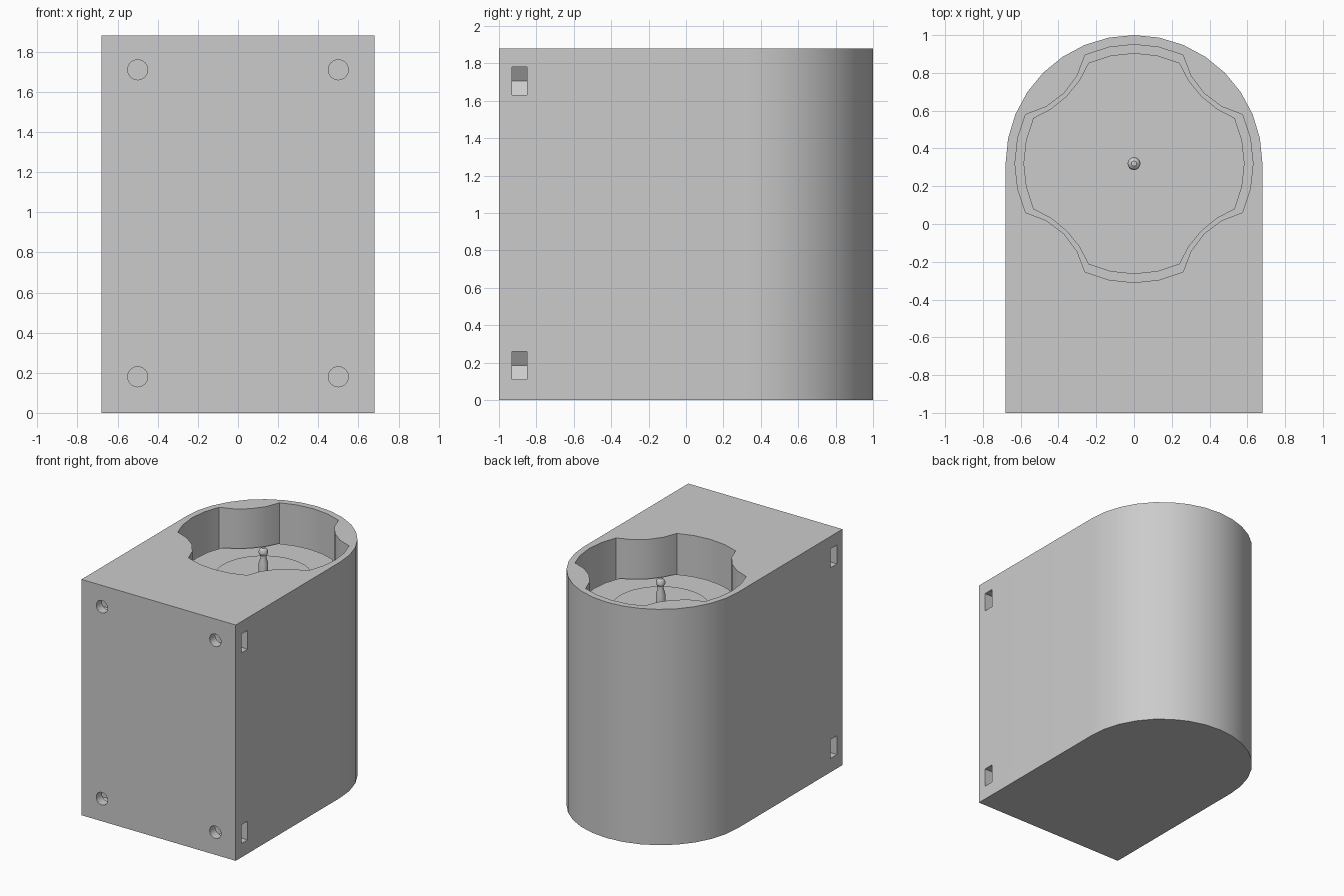
import bpy, bmesh, math

if "Cube" in bpy.data.objects:
    bpy.data.objects.remove(bpy.data.objects["Cube"], do_unlink=True)

HEIGHT = 1.88
HALF_WIDTH = 0.68
CENTRE_Y = 0.32
FLOOR_Z = 1.575

grey = bpy.data.materials.new("light_grey")
grey.use_nodes = True
colour = (0.6, 0.6, 0.6, 1)
grey.diffuse_color = colour
grey.node_tree.nodes["Principled BSDF"].inputs["Base Color"].default_value = colour


def make_object(name, bm):
    bmesh.ops.remove_doubles(bm, verts=bm.verts, dist=1e-5)
    bmesh.ops.recalc_face_normals(bm, faces=bm.faces)
    mesh = bpy.data.meshes.new(name)
    bm.to_mesh(mesh)
    bm.free()
    mesh.materials.append(grey)
    obj = bpy.data.objects.new(name, mesh)
    bpy.context.collection.objects.link(obj)
    return obj


def extrude(name, outline, vector):
    """Solid made by sweeping a closed outline along a vector."""
    bm = bmesh.new()
    face = bm.faces.new([bm.verts.new(p) for p in outline])
    result = bmesh.ops.extrude_face_region(bm, geom=[face], use_keep_orig=True)
    moved = [g for g in result["geom"] if isinstance(g, bmesh.types.BMVert)]
    bmesh.ops.translate(bm, verts=moved, vec=vector)
    return make_object(name, bm)


def lathe(name, profile, steps):
    """Solid turned about the recess axis."""
    bm = bmesh.new()
    verts = [bm.verts.new((r, CENTRE_Y, z)) for r, z in profile]
    edges = [bm.edges.new(pair) for pair in zip(verts, verts[1:])]
    bmesh.ops.spin(bm, geom=verts + edges, cent=(0, CENTRE_Y, 0), axis=(0, 0, 1),
                   angle=math.tau, steps=steps)
    return make_object(name, bm)


def shade(obj):
    bpy.ops.object.select_all(action="DESELECT")
    obj.select_set(True)
    bpy.context.view_layer.objects.active = obj
    bpy.ops.object.shade_smooth_by_angle(angle=math.radians(25))


def lobed_outline(radius, scallop_mid, z, half_lobe=math.radians(24.3), segs=4):
    """Four convex lobes joined by concave scallops on the diagonals."""
    half_chord = radius * math.sin(math.pi / 4 - half_lobe)
    sagitta = radius * math.cos(math.pi / 4 - half_lobe) - scallop_mid
    r = (half_chord ** 2 + sagitta ** 2) / (2 * sagitta)
    sweep = math.asin(half_chord / r)
    points = []
    for quarter in range(4):
        axis = quarter * math.pi / 2
        for i in range(segs + 1):
            a = axis - half_lobe + 2 * half_lobe * i / segs
            points.append((radius * math.cos(a), radius * math.sin(a)))
        diagonal = axis + math.pi / 4
        cx = (scallop_mid + r) * math.cos(diagonal)
        cy = (scallop_mid + r) * math.sin(diagonal)
        for i in range(1, segs):
            a = diagonal + math.pi + sweep - 2 * sweep * i / segs
            points.append((cx + r * math.cos(a), cy + r * math.sin(a)))
    return [(x, y + CENTRE_Y, z) for x, y in points]


# Housing: square front, half-round back
outline = [(-HALF_WIDTH, -1, 0), (HALF_WIDTH, -1, 0)]
for i in range(17):
    a = math.pi * i / 16
    outline.append((HALF_WIDTH * math.cos(a), CENTRE_Y + HALF_WIDTH * math.sin(a), 0))
housing = extrude("housing", outline, (0, 0, HEIGHT))

# Lobed recess, screw holes and pointed nut slots
cutters = [extrude("recess_cutter", lobed_outline(0.63, 0.525, FLOOR_Z - 0.05), (0, 0, 1))]
for side in (-1, 1):
    for z in (0.18, 1.71):
        hole = [(side * 0.5 + 0.05 * math.cos(math.tau * i / 24), -1.1,
                 z + 0.05 * math.sin(math.tau * i / 24)) for i in range(24)]
        cutters.append(extrude("screw_hole_cutter", hole, (0, 0.35, 0)))
        zc = z + (0.005 if z < 1 else -0.005)
        slot = [(0.41, 0), (0.457, -0.075), (0.8, -0.075), (0.8, 0.075), (0.457, 0.075)]
        cutters.append(extrude("nut_slot_cutter",
                               [(side * x, -0.93, zc + dz) for x, dz in slot],
                               (0, 0.08, 0)))

for cutter in cutters:
    modifier = housing.modifiers.new("cut", "BOOLEAN")
    modifier.operation = "DIFFERENCE"
    modifier.solver = "EXACT"
    modifier.object = cutter
    bpy.ops.object.select_all(action="DESELECT")
    housing.select_set(True)
    bpy.context.view_layer.objects.active = housing
    bpy.ops.object.modifier_apply(modifier=modifier.name)
for cutter in cutters:
    bpy.data.objects.remove(cutter, do_unlink=True)
shade(housing)

# Raised lobed floor with a narrow gap round it
platform = extrude("recess_floor", lobed_outline(0.585, 0.505, FLOOR_Z - 0.06), (0, 0, 0.06))
shade(platform)

# Thin round disc on the floor
disc = lathe("floor_disc", [(0, FLOOR_Z - 0.01), (0.357, FLOOR_Z - 0.01),
                            (0.357, FLOOR_Z + 0.006), (0, FLOOR_Z + 0.006)], 48)
shade(disc)

# Centre pin with a waisted neck and rounded head
pin = lathe("centre_pin", [(0, FLOOR_Z), (0.034, FLOOR_Z), (0.034, 1.69), (0.022, 1.73),
                           (0.022, 1.75), (0.034, 1.77), (0.034, 1.785), (0.027, 1.80),
                           (0.014, 1.81), (0, 1.81)], 20)
shade(pin)
